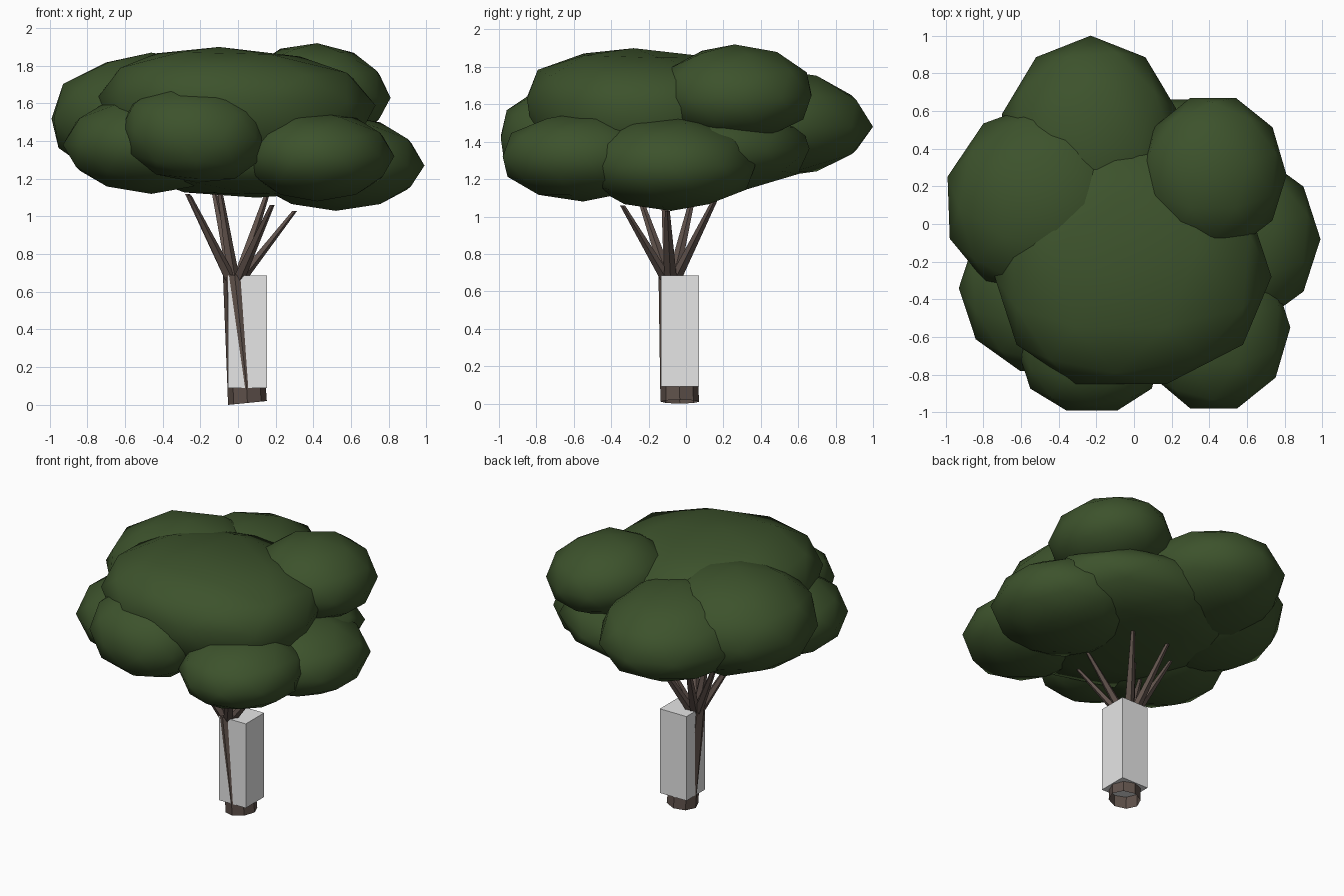
import bpy, bmesh, math
from mathutils import Vector, Matrix

if "Cube" in bpy.data.objects:
    bpy.data.objects.remove(bpy.data.objects["Cube"])


def material(name, colour):
    m = bpy.data.materials.new(name)
    m.diffuse_color = (*colour, 1)
    m.use_nodes = True
    m.node_tree.nodes["Principled BSDF"].inputs["Base Color"].default_value = m.diffuse_color
    return m


GREEN = material("leaf green", (0.046, 0.085, 0.025))
BROWN = material("bark brown", (0.115, 0.083, 0.070))
GREY = material("pale grey", (0.79, 0.79, 0.79))


def add_object(name, bm, mat):
    mesh = bpy.data.meshes.new(name)
    bm.to_mesh(mesh)
    bm.free()
    mesh.materials.append(mat)
    ob = bpy.data.objects.new(name, mesh)
    bpy.context.collection.objects.link(ob)
    return ob


def leaf_clump(name, low, mid, high, turn=18, lean=(0, 0), power=1.0):
    """Lopsided smooth-shaded ball: widest at mid, reaching low and high."""
    bm = bmesh.new()
    bmesh.ops.create_icosphere(bm, subdivisions=2, radius=1)
    rot = Matrix.Rotation(math.radians(turn), 4, 'Z')
    bmesh.ops.transform(bm, matrix=rot, verts=bm.verts)
    for v in bm.verts:
        v.co = Vector([math.copysign(abs(c) ** power, c) for c in v.co])
        v.co.z += lean[0] * v.co.x + lean[1] * v.co.y
    for i in range(3):
        a, b = min(v.co[i] for v in bm.verts), max(v.co[i] for v in bm.verts)
        for v in bm.verts:
            c = v.co[i]
            v.co[i] = mid[i] + (c / b * (high[i] - mid[i]) if c > 0
                                else c / a * (low[i] - mid[i]))
    for f in bm.faces:
        f.smooth = True
    add_object(name, bm, GREEN)


def tapered_tube(name, rings, sides):
    """Open tube through (centre, radius) rings."""
    bm = bmesh.new()
    loops = []
    for centre, r in rings:
        loops.append([bm.verts.new(Vector(centre) + Vector((
            r * math.cos(math.tau * k / sides), r * math.sin(math.tau * k / sides), 0)))
            for k in range(sides)])
    for a, b in zip(loops, loops[1:]):
        for k in range(sides):
            n = (k + 1) % sides
            bm.faces.new((a[k], a[n], b[n], b[k]))
    bm.faces.new(loops[-1])
    return add_object(name, bm, BROWN)


# Canopy
leaf_clump("crown_top", (-0.74, -0.85, 1.12), (-0.10, -0.28, 1.62), (0.73, 0.45, 1.90),
           lean=(-0.06, -0.05), power=0.95)
leaf_clump("crown_core", (-0.62, -0.72, 1.10), (0.1, 0.0, 1.34), (0.82, 0.66, 1.57),
           lean=(0, 0.1), power=0.9)
leaf_clump("crown_back_right", (0.03, -0.13, 1.40), (0.42, 0.26, 1.65), (0.81, 0.67, 1.92),
           lean=(-0.08, 0))
leaf_clump("crown_back", (-0.70, -0.10, 1.20), (-0.23, 0.40, 1.48), (0.24, 1.00, 1.80), turn=0)
leaf_clump("crown_left", (-0.99, -0.42, 1.17), (-0.46, 0.10, 1.52), (0.05, 0.65, 1.87), turn=2)
leaf_clump("crown_right", (0.05, -0.53, 1.03), (0.52, -0.08, 1.27), (0.99, 0.37, 1.54))
leaf_clump("crown_front_right", (0.03, -0.98, 1.08), (0.42, -0.55, 1.32), (0.83, -0.15, 1.56))
leaf_clump("crown_front", (-0.62, -0.99, 1.18), (-0.22, -0.66, 1.45), (0.16, -0.30, 1.70),
           lean=(-0.08, 0.1), power=0.9)
leaf_clump("crown_front_left", (-0.93, -0.78, 1.12), (-0.46, -0.34, 1.38), (-0.02, 0.10, 1.65))

# Leaning trunk, open at the bottom
trunk = tapered_tube("trunk", [((0.05, -0.033, 0.01), 0.103),
                               ((0.046, -0.036, 0.09), 0.102),
                               ((-0.018, -0.085, 0.69), 0.062)], 8)
for v in trunk.data.vertices[:8]:
    v.co.z += 0.1 * (v.co.x - 0.05)

# Branches fanning out from the trunk top
tips = [(0.30, -0.10, 1.03), (0.18, -0.34, 1.06), (0.16, 0.18, 1.14),
        (-0.27, 0.04, 1.12), (-0.13, 0.18, 1.14), (-0.26, -0.25, 1.11),
        (-0.10, -0.12, 1.15)]
top = Vector((-0.018, -0.081, 0.66))
for i, tip in enumerate(tips):
    tip = Vector(tip)
    start = top + Vector((tip.x - top.x, tip.y - top.y, 0)) * 0.08
    tapered_tube(f"branch_{i + 1}", [(start, 0.036), (tip, 0.014)], 5)

# Square guard round the trunk
bm = bmesh.new()
bmesh.ops.create_cube(bm, size=1)
for v in bm.verts:
    v.co = Vector((0.051 + v.co.x * 0.208, -0.032 + v.co.y * 0.205, 0.388 + v.co.z * 0.595))
add_object("trunk_guard", bm, GREY)
